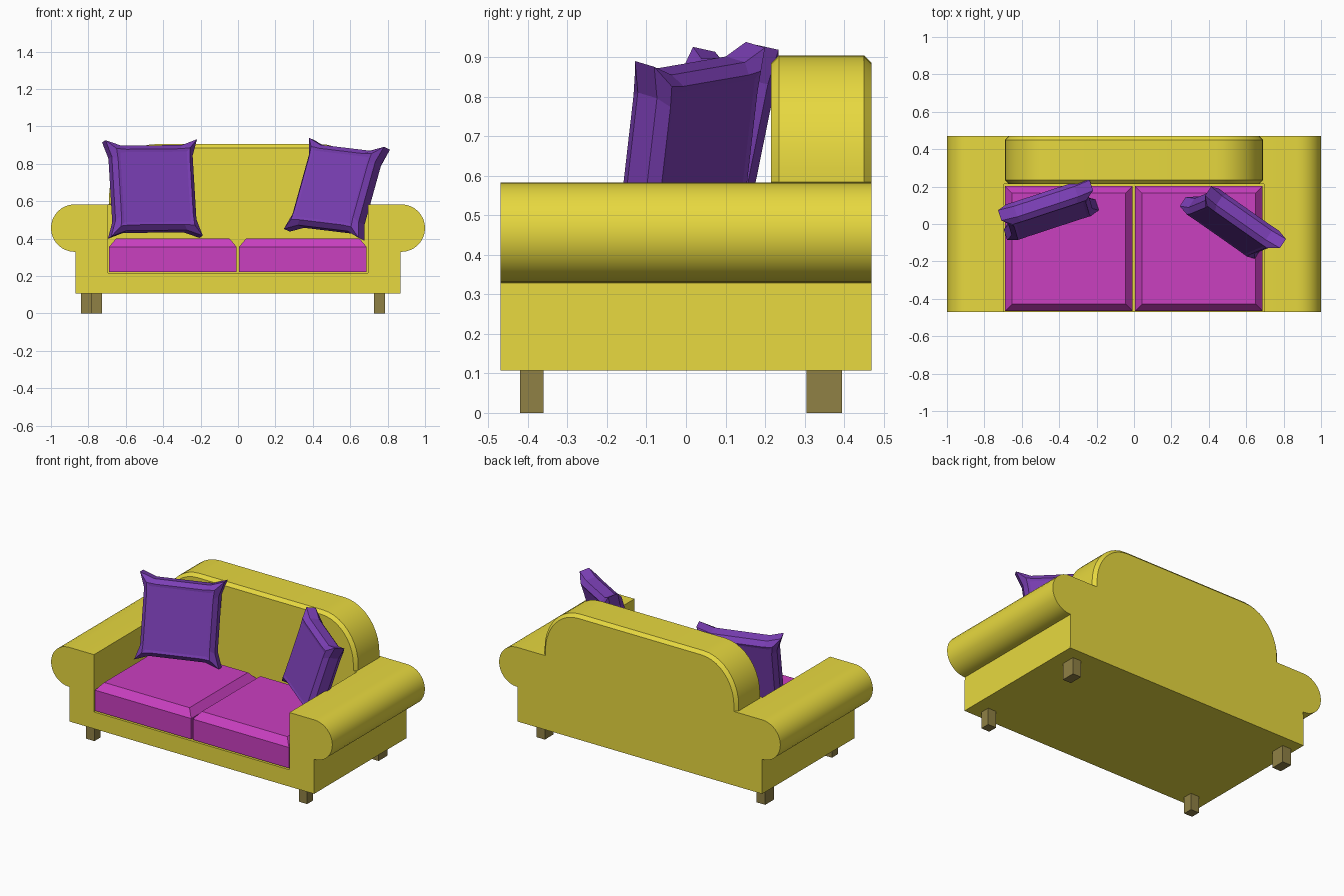
import bpy, bmesh, math
from mathutils import Vector

if "Cube" in bpy.data.objects:
    bpy.data.objects.remove(bpy.data.objects["Cube"])


def material(name, rgb):
    m = bpy.data.materials.new(name)
    m.diffuse_color = (*rgb, 1)
    m.use_nodes = True
    m.node_tree.nodes["Principled BSDF"].inputs["Base Color"].default_value = m.diffuse_color
    return m


YELLOW = material("yellow_fabric", (0.80, 0.69, 0.05))
MAGENTA = material("magenta_fabric", (0.59, 0.05, 0.53))
PURPLE = material("purple_fabric", (0.20, 0.05, 0.47))
WOOD = material("dark_wood", (0.28, 0.22, 0.06))


def loft(name, rings, mat, smooth=False):
    """Skin equal-length closed rings and cap both ends."""
    bm = bmesh.new()
    vs = [[bm.verts.new(p) for p in r] for r in rings]
    n = len(vs[0])
    for a, b in zip(vs, vs[1:]):
        for i in range(n):
            j = (i + 1) % n
            bm.faces.new((a[i], a[j], b[j], b[i]))
    bm.faces.new(vs[0])
    bm.faces.new(vs[-1])
    return finish(name, bm, mat, smooth)


def finish(name, bm, mat, smooth=False):
    bmesh.ops.recalc_face_normals(bm, faces=bm.faces)
    me = bpy.data.meshes.new(name)
    bm.to_mesh(me)
    bm.free()
    me.materials.append(mat)
    ob = bpy.data.objects.new(name, me)
    bpy.context.collection.objects.link(ob)
    if smooth:
        bpy.ops.object.select_all(action='DESELECT')
        ob.select_set(True)
        bpy.context.view_layer.objects.active = ob
        bpy.ops.object.shade_smooth_by_angle(angle=math.radians(30))
    return ob


def rect(x0, x1, y0, y1, z, d=0):
    return [(x0 + d, y0 + d, z), (x1 - d, y0 + d, z), (x1 - d, y1 - d, z), (x0 + d, y1 - d, z)]


# Frame: base and rolled arms as one front profile
half = [(0.695, 0.215), (0.695, 0.583)]
for i in range(17):
    a = math.pi / 2 - math.pi * i / 16
    half.append((0.873 + 0.127 * math.cos(a), 0.456 + 0.127 * math.sin(a)))
half += [(0.87, 0.329), (0.87, 0.107)]
half[-2] = (0.868, 0.3285)
profile = half + [(-x, z) for x, z in reversed(half)]
loft("frame_with_arms", [[(x, y, z) for x, z in profile] for y in (-0.47, 0.47)], YELLOW, True)


# Backrest: arched outline with chamfered front and back rims
def arch(y, d):
    right = [(0.695, 0.21), (0.695, 0.583), (0.69 - d, 0.584)]
    for i in range(11):
        a = math.pi / 2 * i / 10
        right.append((0.44 + (0.25 - d) * math.cos(a), 0.62 + (0.285 - d) * math.sin(a)))
    pts = right + [(-x, z) for x, z in reversed(right)]
    return [(x, y, z) for x, z in pts]


loft("backrest", [arch(0.215, 0.02), arch(0.235, 0), arch(0.45, 0), arch(0.47, 0.02)], YELLOW, True)

# Seat cushions with a chamfered top
for side, x0, x1 in (("left", -0.69, -0.007), ("right", 0.005, 0.688)):
    loft("seat_cushion_" + side, [rect(x0, x1, -0.466, 0.203, 0.222),
                                  rect(x0, x1, -0.466, 0.203, 0.355),
                                  rect(x0, x1, -0.466, 0.203, 0.40, 0.038)], MAGENTA)

# Legs
for name, x0, x1, y0, y1 in (("front_leg_left", -0.786, -0.727, -0.42, -0.36),
                             ("front_leg_right", 0.727, 0.786, -0.42, -0.36),
                             ("back_leg_left", -0.84, -0.778, 0.305, 0.395),
                             ("back_leg_right", 0.727, 0.786, 0.305, 0.395)):
    loft(name, [rect(x0, x1, y0, y1, 0), rect(x0, x1, y0, y1, 0.11)], WOOD)


# Throw pillows: pinched sides, flared corners, raised panel on both faces
def pillow(name, tl, tr, br, bl):
    tl, tr, br, bl = map(Vector, (tl, tr, br, bl))
    centre = (tl + tr + br + bl) / 4
    u = (tr + br - tl - bl) / 4
    v = (tl + tr - bl - br) / 4
    n = u.cross(v).normalized()

    def outline(k, corner, h):
        e = 0.75 * k
        pts = []
        for sx, sy in ((-1, -1), (1, -1), (1, 1), (-1, 1)):
            along_y = (sx * k, sy * e)
            along_x = (sx * e, sy * k)
            tip = (sx * corner, sy * corner)
            first, last = (along_y, along_x) if sx * sy < 0 else (along_x, along_y)
            if sx * sy < 0:
                first, last = along_x, along_y
            else:
                first, last = along_y, along_x
            pts += [first, tip, last]
        return [centre + u * a + v * b + n * h for a, b in pts]

    loft(name, [outline(0.74, 0.74, -0.055), outline(0.80, 0.82, -0.058), outline(0.90, 1.02, -0.03),
                outline(0.90, 1.02, 0.03), outline(0.80, 0.82, 0.058), outline(0.74, 0.74, 0.055)], PURPLE)


pillow("throw_pillow_left", (-0.715, 0.045, 0.915), (-0.23, 0.205, 0.92),
       (-0.205, 0.10, 0.415), (-0.68, -0.055, 0.41))
pillow("throw_pillow_right", (0.40, 0.18, 0.935), (0.79, -0.11, 0.87),
       (0.66, -0.15, 0.41), (0.265, 0.11, 0.44))
